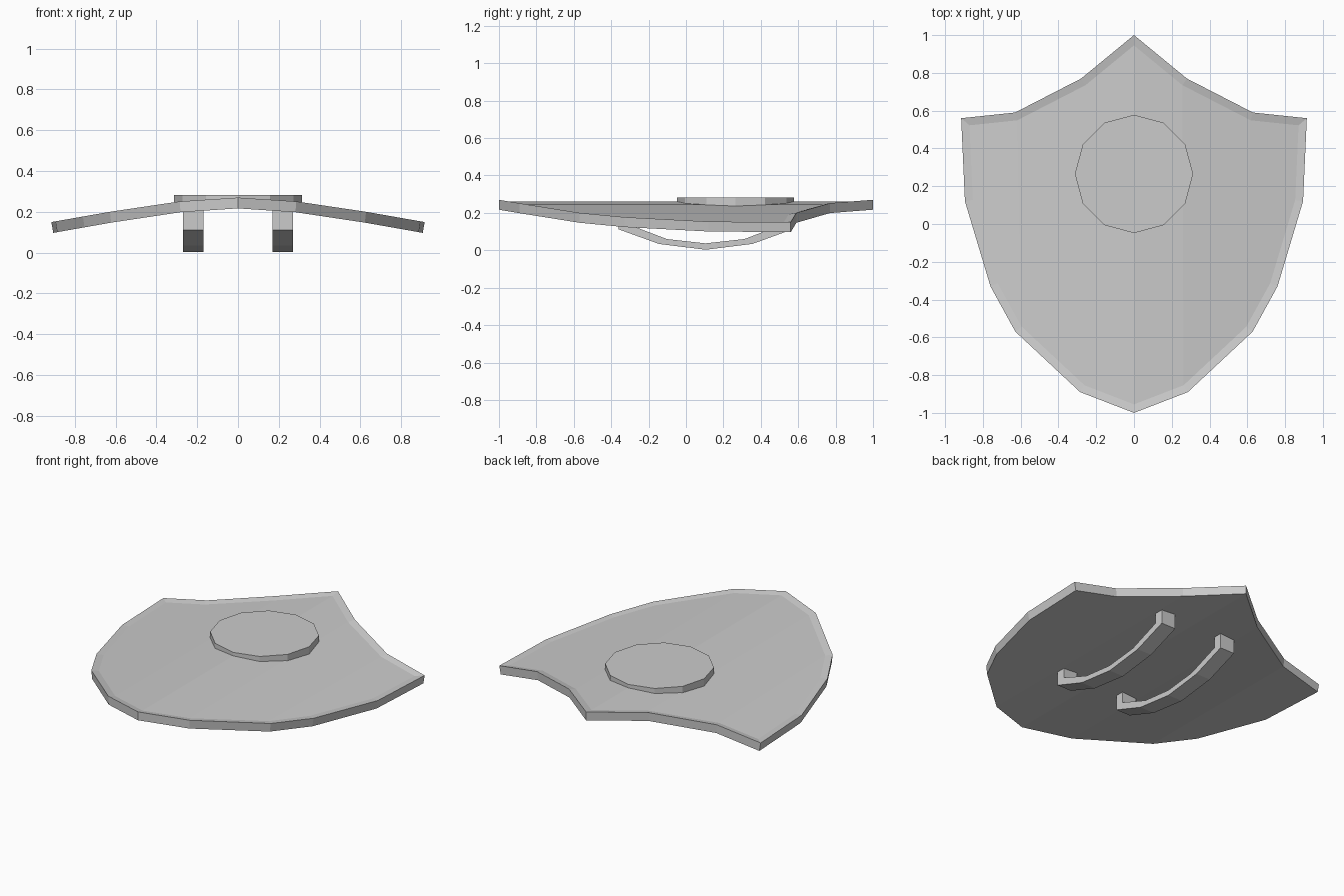
import bpy, bmesh, math
from mathutils import Vector

cube = bpy.data.objects.get("Cube")
if cube:
    bpy.data.objects.remove(cube, do_unlink=True)

grey = bpy.data.materials.new("plain grey")
grey.use_nodes = True
colour = (0.6, 0.6, 0.6, 1)
grey.diffuse_color = colour
grey.node_tree.nodes["Principled BSDF"].inputs["Base Color"].default_value = colour


def finish(bm, name):
    bmesh.ops.recalc_face_normals(bm, faces=bm.faces)
    mesh = bpy.data.meshes.new(name)
    bm.to_mesh(mesh)
    bm.free()
    mesh.materials.append(grey)
    obj = bpy.data.objects.new(name, mesh)
    bpy.context.collection.objects.link(obj)
    return obj


def height(x):
    # arched cross-section of the front surface
    arch = [(0, 0.27), (0.28, 0.252), (0.63, 0.2), (0.915, 0.15)]
    x = abs(x)
    for (x0, z0), (x1, z1) in zip(arch, arch[1:]):
        if x <= x1 or x1 == arch[-1][0]:
            return z0 + (z1 - z0) * (x - x0) / (x1 - x0)


def inset(points, amount):
    # mitred inward offset of a clockwise outline
    result = []
    for i, p in enumerate(points):
        a = (p - points[i - 1]).normalized()
        b = (points[(i + 1) % len(points)] - p).normalized()
        na, nb = Vector((a.y, -a.x)), Vector((b.y, -b.x))
        result.append(p + (na + nb) * amount / (1 + na.dot(nb)))
    return result


# Shield plate: arched slab with a thin raised rim around the front
half = [(0, 1), (0.28, 0.77), (0.63, 0.59), (0.915, 0.56), (0.895, 0.12),
        (0.76, -0.33), (0.628, -0.57), (0.285, -0.89), (0, -1)]
outline = [Vector(p) for p in half + [(-x, y) for x, y in half[-2:0:-1]]]
count = len(outline)
bm = bmesh.new()
rim = [bm.verts.new((p.x, p.y, height(p.x))) for p in outline]
panel = [bm.verts.new((p.x, p.y, height(p.x) - 0.009)) for p in inset(outline, 0.042)]
back = [bm.verts.new((p.x * 0.99, p.y, height(p.x) - 0.053)) for p in outline]
for i in range(count):
    j = (i + 1) % count
    bm.faces.new((rim[i], rim[j], panel[j], panel[i]))
    bm.faces.new((rim[i], rim[j], back[j], back[i]))
for strip in ((0, 1, 7, 8), (1, 2, 6, 7), (2, 3, 4, 5, 6)):
    for ids in (strip, [(count - i) % count for i in strip]):
        for ring in (panel, back):
            bm.faces.new([ring[i] for i in ids])
finish(bm, "shield_plate")

# Boss: twelve-sided disc on the front
bpy.ops.mesh.primitive_cylinder_add(vertices=12, radius=0.313, depth=0.05,
                                    location=(0, 0.265, 0.258))
boss = bpy.context.object
boss.name = "boss"
boss.data.materials.append(grey)

# Grips: two bent straps on the back
middle = 0.105
outer = [(-0.465, 0.21), (-0.465, 0.112), (-0.25, 0.034), (0, 0.003)]
inner = [(-0.41, 0.21), (-0.41, 0.137), (-0.207, 0.06), (0, 0.037)]


def strap(side):
    return side + [(-y, z) for y, z in side[-2::-1]]


for name, x in (("left_grip", 0.22), ("right_grip", -0.22)):
    bm = bmesh.new()
    rows = [[bm.verts.new((x + dx, middle + y, z)) for y, z in strap(side)]
            for side, dx in ((outer, -0.05), (outer, 0.05), (inner, 0.05), (inner, -0.05))]
    for r in range(4):
        a, b = rows[r], rows[(r + 1) % 4]
        for i in range(len(a) - 1):
            bm.faces.new((a[i], a[i + 1], b[i + 1], b[i]))
    for end in (0, -1):
        bm.faces.new([row[end] for row in rows])
    finish(bm, name)
